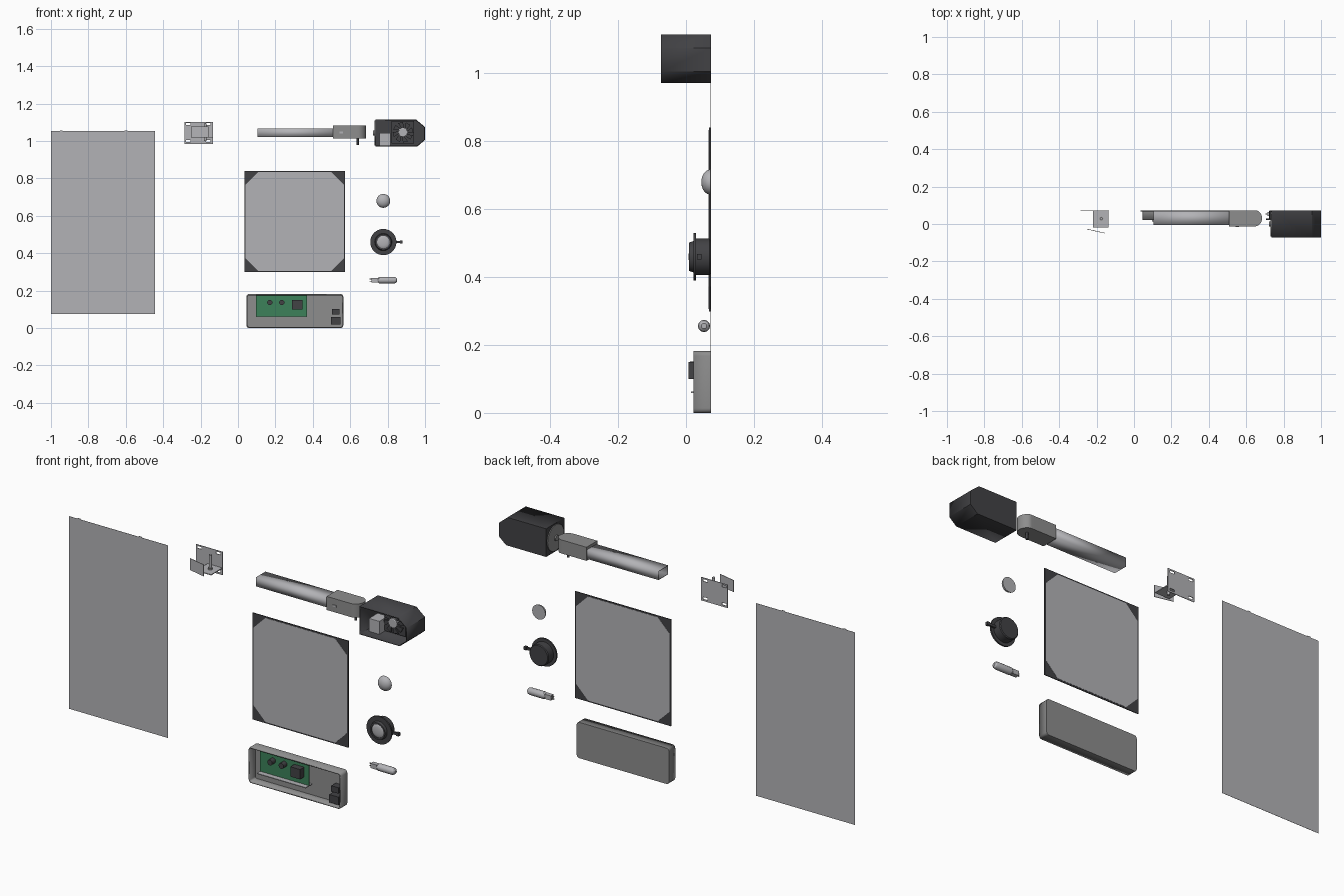
import bpy, bmesh, math
from mathutils import Vector

if "Cube" in bpy.data.objects:
    bpy.data.objects.remove(bpy.data.objects["Cube"])

def mat(name, r, g, b):
    m = bpy.data.materials.new(name)
    m.diffuse_color = (r, g, b, 1)
    m.use_nodes = True
    m.node_tree.nodes["Principled BSDF"].inputs["Base Color"].default_value = m.diffuse_color
    return m

LIGHT = mat("light grey", 0.45, 0.45, 0.47)
MID = mat("mid grey", 0.27, 0.27, 0.27)
DARK = mat("charcoal", 0.055, 0.055, 0.06)
GREEN = mat("board green", 0.045, 0.22, 0.10)
BACK = 0.073          # all parts lie against this plane

def make(name, bm, m, wall=0):
    bmesh.ops.recalc_face_normals(bm, faces=bm.faces)
    return finish(name, bm, m, wall)

def finish(name, bm, m, wall=0):
    me = bpy.data.meshes.new(name)
    bm.to_mesh(me)
    bm.free()
    o = bpy.data.objects.new(name, me)
    bpy.context.collection.objects.link(o)
    me.materials.append(m)
    if wall:
        s = o.modifiers.new("wall", 'SOLIDIFY')
        s.thickness, s.offset = wall, -1
    bpy.ops.object.select_all(action='DESELECT')
    o.select_set(True)
    bpy.context.view_layer.objects.active = o
    bpy.ops.object.shade_smooth_by_angle(angle=math.radians(32))
    return o

def prism(name, pts, a, b, axis, m, wall=0, opened=()):
    """Extrude a 2D outline from a to b along axis; opened = ends left open."""
    def p(u, v, w):
        return {'x': (w, u, v), 'y': (u, w, v), 'z': (u, v, w)}[axis]
    bm = bmesh.new()
    r0 = [bm.verts.new(p(u, v, a)) for u, v in pts]
    r1 = [bm.verts.new(p(u, v, b)) for u, v in pts]
    caps = [bm.faces.new(r0), bm.faces.new(r1)]
    n = len(pts)
    for i in range(n):
        j = (i + 1) % n
        bm.faces.new((r0[i], r0[j], r1[j], r1[i]))
    bmesh.ops.recalc_face_normals(bm, faces=bm.faces)
    if opened:
        bmesh.ops.delete(bm, geom=[caps[i] for i in opened], context='FACES_ONLY')
    return finish(name, bm, m, wall)

def rect(u0, u1, v0, v1):
    return [(u0, v0), (u1, v0), (u1, v1), (u0, v1)]

def rounded(u0, u1, v0, v1, r, n=4):
    out = []
    for cu, cv, s in ((u1-r, v1-r, 0), (u0+r, v1-r, 90), (u0+r, v0+r, 180), (u1-r, v0+r, 270)):
        for i in range(n + 1):
            t = math.radians(s + 90 * i / n)
            out.append((cu + r*math.cos(t), cv + r*math.sin(t)))
    return out

def circle(u, v, r, n=32):
    return [(u + r*math.cos(2*math.pi*i/n), v + r*math.sin(2*math.pi*i/n)) for i in range(n)]

def box(name, x0, x1, y0, y1, z0, z1, m):
    return prism(name, rect(x0, x1, z0, z1), y0, y1, 'y', m)

def lathe(name, profile, centre, axis, m, n=32):
    """Spin (radius, along) points round an axis through centre."""
    bm = bmesh.new()
    rings = []
    for r, h in profile:
        ring = []
        for u, v in circle(0, 0, r, n):
            q = (h, u, v) if axis == 'x' else (u, h, v)
            ring.append(bm.verts.new(Vector(centre) + Vector(q)))
        rings.append(ring)
    for a, b in zip(rings, rings[1:]):
        for i in range(n):
            j = (i + 1) % n
            bm.faces.new((a[i], a[j], b[j], b[i]))
    bm.faces.new(rings[0])
    bm.faces.new(rings[-1])
    return make(name, bm, m)

# Large flat sheet with two small top tabs
box("cover_sheet", -1, -0.445, BACK-0.001, BACK, 0.075, 1.053, LIGHT)
for i, x in enumerate((-0.945, -0.6)):
    box(f"sheet_tab_{i}", x-0.008, x+0.008, BACK-0.001, BACK, 1.053, 1.057, LIGHT)

# Wall bracket: back plate with slots (joined from strips), shelf, front plate, pin
bx0, bx1, bz0, bz1 = -0.285, -0.135, 0.985, 1.103
for n, x0, x1, z0, z1 in (("lower", bx0, bx1, bz0, 0.994), ("middle", bx0, bx1, 1.005, 1.085),
                          ("upper", bx0, bx1, 1.096, bz1)):
    box("bracket_plate_" + n, x0, x1, BACK-0.003, BACK+0.0, z0, z1, LIGHT)
for i, (z0, z1) in enumerate(((0.994, 1.005), (1.085, 1.096))):
    for j, (x0, x1) in enumerate(((bx0, -0.278), (-0.253, -0.172), (-0.147, bx1))):
        box(f"bracket_bridge_{i}{j}", x0, x1, BACK-0.003, BACK, z0, z1, LIGHT)
box("bracket_shelf", -0.22, -0.137, -0.02, BACK, 1.018, 1.022, LIGHT)
prism("bracket_front_plate", [(-0.25, -0.026), (-0.158, -0.047), (-0.158, -0.05), (-0.25, -0.029)],
      1.019, 1.078, 'z', LIGHT)
prism("bracket_pin", circle(-0.175, 0.028, 0.007, 16), 1.0, 1.095, 'z', LIGHT)
prism("bracket_pin_head", circle(-0.175, 0.028, 0.011, 16), 1.022, 1.03, 'z', MID)

# Arm: hollow tube, knuckle with rounded end, pin and slot
prism("arm_tube", rect(-0.006, 0.070, 1.022, 1.068), 0.105, 0.53, 'x', LIGHT, 0.004, (0, 1))
end = [(0.64 + 0.045*math.cos(t), 0.031 + 0.045*math.sin(t))
       for t in [math.radians(-90 + 180*i/16) for i in range(17)]]
end = [(x, min(y, BACK)) for x, y in end]
prism("arm_knuckle", end + [(0.508, BACK), (0.508, -0.014)], 1.013, 1.082, 'z', MID)
prism("knuckle_pin", circle(0.64, 0.03, 0.006, 16), 0.98, 1.013, 'z', DARK)
box("knuckle_slot", 0.542, 0.562, -0.017, -0.013, 1.041, 1.05, LIGHT)

# Motor housing: open-fronted shell with chamfered end
shell = [(0.735, 0.972), (0.96, 0.972), (1.0, 1.006), (1.0, 1.075), (0.952, 1.115), (0.735, 1.115)]
prism("motor_housing", shell, -BACK, BACK, 'y', DARK, 0.005, (0,))
lathe("housing_end_disc", [(0.066, 0.0), (0.066, -0.004), (0.056, -0.005)], (0.735, 0, 1.043), 'x', MID)
lathe("housing_spindle", [(0.014, 0), (0.014, -0.012)], (0.735, 0, 1.043), 'x', MID, 20)
box("transformer", 0.757, 0.815, -0.03, 0.04, 0.977, 1.043, LIGHT)
# Fan: square plate, round hub and repeated blades
FX, FZ = 0.882, 1.047
box("fan_frame", FX-0.06, FX+0.06, 0.0, 0.04, FZ-0.06, FZ+0.06, DARK)
lathe("fan_hub", [(0.024, 0), (0.024, -0.018), (0.021, -0.02)], (FX, 0, FZ), 'y', LIGHT)
for i in range(8):
    t = i * math.pi / 4
    pts = [(FX + r*math.cos(t+d), FZ + r*math.sin(t+d))
           for r, d in ((0.024, -0.2), (0.055, 0.0), (0.055, 0.5), (0.024, 0.3))]
    prism(f"fan_blade_{i}", pts, -0.012, -0.004, 'y', DARK)

# Square filter panel: dark frame with grey octagonal face on both sides
px0, px1, pz0, pz1, c = 0.041, 0.566, 0.306, 0.834, 0.066
octagon = [(px0+c, pz0), (px1-c, pz0), (px1, pz0+c), (px1, pz1-c),
           (px1-c, pz1), (px0+c, pz1), (px0, pz1-c), (px0, pz0+c)]
box("panel_frame", 0.034, 0.573, BACK-0.005, BACK-0.001, 0.299, 0.841, DARK)
prism("panel_face", octagon, BACK-0.006, BACK, 'y', LIGHT)

# Dome lens
R = 0.037
lathe("dome_lens", [(R*math.cos(a), -0.027*math.sin(a)) for a in
                    [math.radians(i*11) for i in range(9)]], (0.777, BACK-0.001, 0.68), 'y', LIGHT)

# Round speaker: body, flange, ring, cone and side lead
SP = (0.777, 0, 0.46)
lathe("speaker_body", [(0.050, BACK), (0.054, 0.069), (0.054, 0.03), (0.070, 0.03), (0.070, 0.022),
                       (0.046, 0.022), (0.042, 0.009), (0.034, 0.009), (0.034, 0.013)], SP, 'y', DARK, 40)
lathe("speaker_cone", [(0.034, 0.0135), (0.03, 0.011), (0.02, 0.009), (0.008, 0.008)], SP, 'y', LIGHT)
box("speaker_lead", 0.828, 0.872, 0.034, 0.044, 0.454, 0.466, DARK)
box("speaker_plug", 0.866, 0.88, 0.032, 0.046, 0.452, 0.468, DARK)

# Bulb: capsule, base and pins
BU = (0, 0.053, 0.256)
lathe("bulb_glass", [(0.012, 0.748), (0.018, 0.757), (0.018, 0.834), (0.015, 0.844), (0.008, 0.85)],
      BU, 'x', LIGHT, 12)
box("bulb_base", 0.715, 0.75, 0.042, 0.064, 0.244, 0.268, LIGHT)
for s in (-1, 1):
    box(f"bulb_pin_{s+1}", 0.704, 0.715, 0.051, 0.055, 0.256+s*0.006-0.002, 0.256+s*0.006+0.002, MID)

# Control tray with circuit board and parts
prism("control_tray", rounded(0.045, 0.563, 0.0, 0.182, 0.014), 0.022, BACK, 'y', MID, 0.007, (0,))
box("circuit_board", 0.096, 0.37, 0.040, 0.046, 0.062, 0.175, GREEN)
box("board_ledge", 0.096, 0.37, 0.014, 0.066, 0.059, 0.063, LIGHT)
for i, x in enumerate((0.17, 0.234)):
    prism(f"capacitor_{i}", circle(x, 0.137, 0.014, 20), 0.012, 0.040, 'y', DARK)
box("relay", 0.289, 0.344, 0.007, 0.040, 0.1, 0.15, DARK)
box("upper_socket", 0.503, 0.543, 0.03, 0.067, 0.072, 0.102, DARK)
box("lower_socket", 0.496, 0.549, 0.024, 0.067, 0.018, 0.058, DARK)
